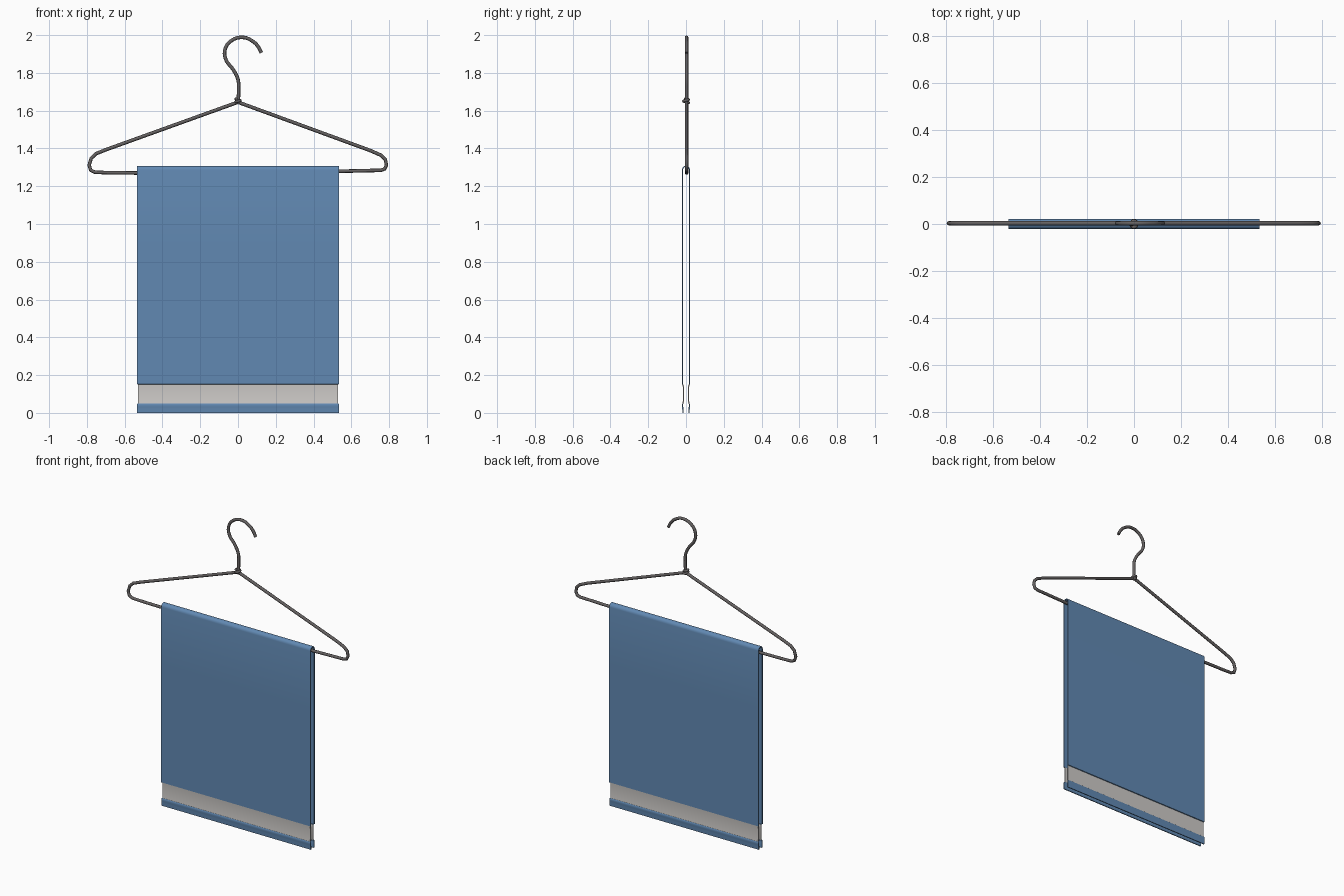
import bpy, bmesh, math

if "Cube" in bpy.data.objects:
    bpy.data.objects.remove(bpy.data.objects["Cube"])


def material(name, rgb):
    m = bpy.data.materials.new(name)
    m.diffuse_color = (*rgb, 1)
    m.use_nodes = True
    m.node_tree.nodes["Principled BSDF"].inputs["Base Color"].default_value = m.diffuse_color
    return m


blue = material("towel blue", (0.12, 0.25, 0.45))
pale = material("pale grey band", (0.62, 0.60, 0.58))
metal = material("dark grey wire", (0.13, 0.12, 0.12))


def wire(name, pts, radius, smooth):
    """Round wire through the given points."""
    cu = bpy.data.curves.new(name, 'CURVE')
    cu.dimensions = '3D'
    cu.bevel_depth = radius
    cu.bevel_resolution = 2
    cu.use_fill_caps = True
    cu.resolution_u = 6
    if smooth:
        s = cu.splines.new('BEZIER')
        s.bezier_points.add(len(pts) - 1)
        for b, p in zip(s.bezier_points, pts):
            b.co = p
            b.handle_left_type = b.handle_right_type = 'AUTO'
    else:
        s = cu.splines.new('POLY')
        s.points.add(len(pts) - 1)
        for b, p in zip(s.points, pts):
            b.co = (*p, 1)
    cu.materials.append(metal)
    ob = bpy.data.objects.new(name, cu)
    bpy.context.collection.objects.link(ob)
    return ob


Y = 0.003  # wire plane

# hook
hook = [(0.124, 1.906), (0.108, 1.937), (0.08, 1.966), (0.022, 1.988), (-0.038, 1.968),
        (-0.069, 1.922), (-0.063, 1.868), (-0.026, 1.818), (0, 1.765), (0.003, 1.71), (0.001, 1.635)]
wire("hook", [(x, Y, z) for x, z in hook], 0.0095, True)

# shoulders and cross bar, one bent wire
left = [(0.0, 1.645), (-0.70, 1.393), (-0.752, 1.372), (-0.777, 1.348), (-0.788, 1.312),
        (-0.780, 1.285), (-0.757, 1.274), (-0.70, 1.272), (-0.53, 1.27)]
right = [(0.53, 1.279), (0.70, 1.283), (0.755, 1.284), (0.776, 1.291), (0.786, 1.312),
         (0.780, 1.342), (0.757, 1.364), (0.70, 1.389), (0.0, 1.645)]
wire("hanger_frame", [(x, Y, z) for x, z in left + right], 0.0095, False)

# wire twist at the neck
n = 20
twist = [(0.012 * math.cos(a), 0.0135 * math.sin(a), 1.638 + 0.026 * i / n)
         for i in range(n + 1) for a in [math.tau * 1.6 * i / n]]
wire("neck_twist", twist, 0.0075, False)

# towel: one sheet profile folded over the bar, extruded along x
R, T, TOP = 0.022, 0.006, 1.308
outer = [(0.019, 0.0), (0.020, 0.022), (0.0205, 0.03), (0.022, 0.038), (0.021, 0.047),
         (0.018, 0.05), (0.0165, 0.07), (0.016, 0.10), (0.0165, 0.13), (0.018, 0.15), (R, 0.152)]
rows = [(d, z, max(d - T, 0.008)) for d, z in outer]
rows += [(R, z, R - T) for z in (0.5, 0.9, TOP - R)]
prof = [((-d, z), (-i, z)) for d, z, i in rows]
for k in range(1, 8):
    a = math.pi - math.pi * k / 8
    c, s = math.cos(a), math.sin(a)
    prof.append(((R * c, TOP - R + R * s), ((R - T) * c, TOP - R + (R - T) * s)))
prof += [((d, z), (i, z)) for d, z, i in reversed(rows)]
loop = [p[0] for p in prof] + [p[1] for p in reversed(prof)]

bm = bmesh.new()
half = lambda z: 0.529 if 0.049 < z < 0.151 else 0.534
A = [bm.verts.new((-half(z), y, z)) for y, z in loop]
B = [bm.verts.new((half(z), y, z)) for y, z in loop]
N, P = len(loop), len(prof)
for i in range(N):
    j = (i + 1) % N
    bm.faces.new((A[i], A[j], B[j], B[i]))
for i in range(P - 1):  # sheet edges
    o = N - 1 - i
    bm.faces.new((A[i], A[o], A[o - 1], A[i + 1]))
    bm.faces.new((B[i], B[i + 1], B[o - 1], B[o]))
bmesh.ops.recalc_face_normals(bm, faces=bm.faces)
for f in bm.faces:  # woven band by height
    f.material_index = 1 if 0.0495 < f.calc_center_median().z < 0.1505 else 0
me = bpy.data.meshes.new("towel")
bm.to_mesh(me)
bm.free()
me.materials.append(blue)
me.materials.append(pale)
towel = bpy.data.objects.new("towel", me)
bpy.context.collection.objects.link(towel)
bpy.context.view_layer.objects.active = towel
towel.select_set(True)
bpy.ops.object.shade_smooth_by_angle(angle=math.radians(40))
